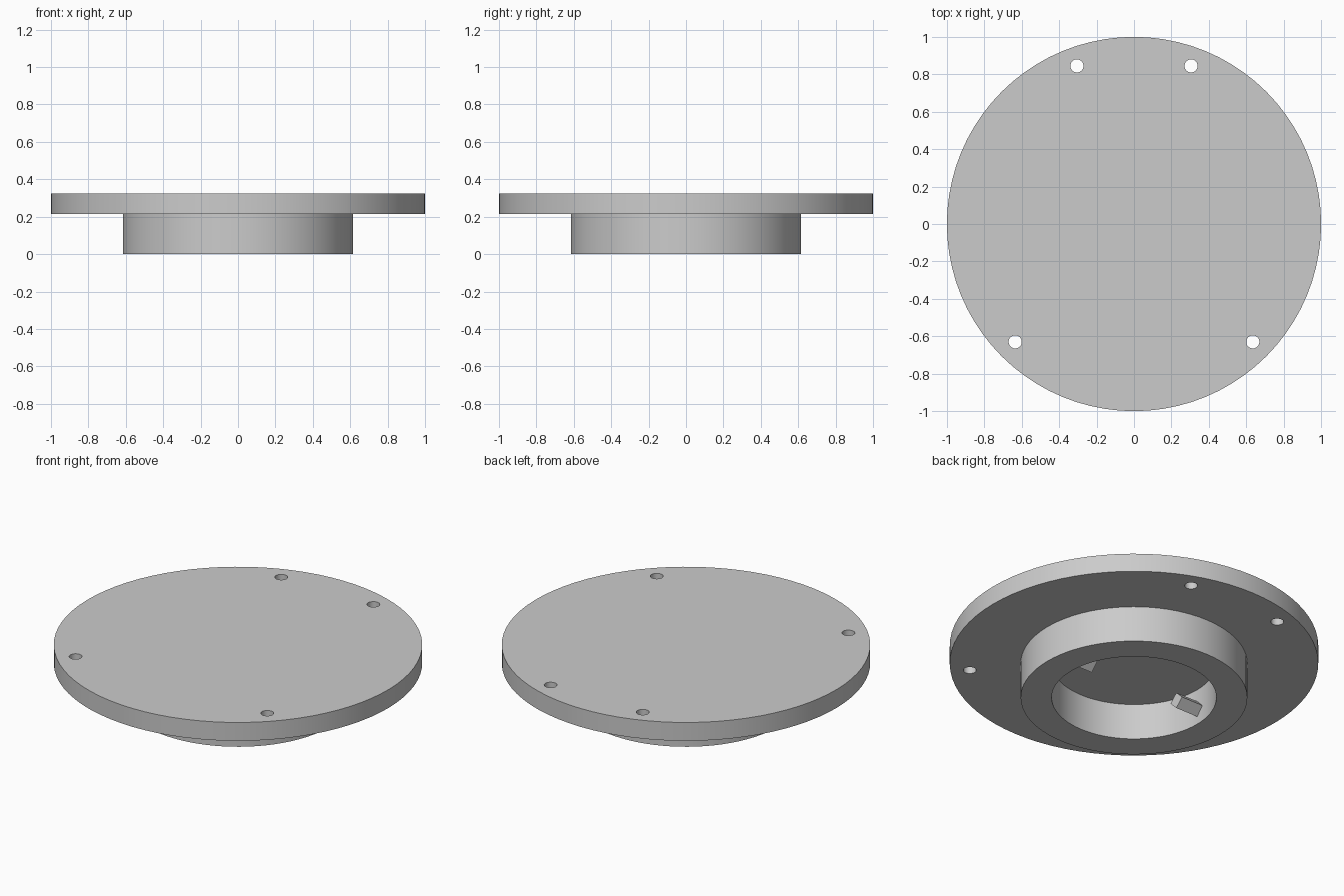
import bpy, bmesh, math
from mathutils import Matrix, Vector

cube = bpy.data.objects.get("Cube")
if cube:
    bpy.data.objects.remove(cube, do_unlink=True)

grey = bpy.data.materials.new("plain grey")
grey.use_nodes = True
COLOUR = (0.6, 0.6, 0.6, 1)
grey.diffuse_color = COLOUR
grey.node_tree.nodes["Principled BSDF"].inputs["Base Color"].default_value = COLOUR

BOTTOM, TOP = 0.215, 0.325      # plate underside and top
HUB_R, BORE_R = 0.615, 0.447


def add_object(name, bm):
    bmesh.ops.recalc_face_normals(bm, faces=bm.faces)
    mesh = bpy.data.meshes.new(name)
    bm.to_mesh(mesh)
    bm.free()
    mesh.materials.append(grey)
    obj = bpy.data.objects.new(name, mesh)
    bpy.context.collection.objects.link(obj)
    return obj


def add_cylinder(bm, radius, length, centre, sides, turn=Matrix()):
    bmesh.ops.create_cone(bm, cap_ends=True, segments=sides, radius1=radius,
                          radius2=radius, depth=length,
                          matrix=Matrix.Translation(centre) @ turn)


def smooth(obj):
    bpy.ops.object.select_all(action='DESELECT')
    obj.select_set(True)
    bpy.context.view_layer.objects.active = obj
    bpy.ops.object.shade_smooth_by_angle(angle=math.radians(30))


# Round plate
bm = bmesh.new()
add_cylinder(bm, 1.0, TOP - BOTTOM, (0, 0, (TOP + BOTTOM) / 2), 80)
plate = add_object("plate", bm)

# Four screw holes cut through the plate
bm = bmesh.new()
for x, y in ((0.305, 0.845), (0.635, -0.63)):
    for side in (-1, 1):
        add_cylinder(bm, 0.035, 0.4, (side * x, y, TOP), 32)
cutter = add_object("hole_cutter", bm)
cut = plate.modifiers.new("holes", 'BOOLEAN')
cut.operation = 'DIFFERENCE'
cut.solver = 'EXACT'
cut.object = cutter
bpy.context.view_layer.objects.active = plate
bpy.ops.object.modifier_apply(modifier=cut.name)
bpy.data.objects.remove(cutter, do_unlink=True)
smooth(plate)

# Hub ring under the plate, turned from a rectangular section
bm = bmesh.new()
corners = ((BORE_R, 0), (HUB_R, 0), (HUB_R, BOTTOM), (BORE_R, BOTTOM))
verts = [bm.verts.new((r, 0, z)) for r, z in corners]
edges = [bm.edges.new((verts[i], verts[(i + 1) % 4])) for i in range(4)]
bmesh.ops.spin(bm, geom=verts + edges, cent=(0, 0, 0), axis=(0, 0, 1),
               angle=math.tau, steps=80, use_merge=True)
bmesh.ops.remove_doubles(bm, verts=bm.verts, dist=0.0001)
smooth(add_object("hub_ring", bm))

# Square locking pins, set on edge, pointing into the bore
for side, name in ((1, "left_pin"), (-1, "right_pin")):
    bm = bmesh.new()
    add_cylinder(bm, 0.048, 0.2, Vector((side * 0.4, 0, 0.095)), 4,
                 Matrix.Rotation(math.pi / 2, 4, 'Y'))
    add_object(name, bm)
